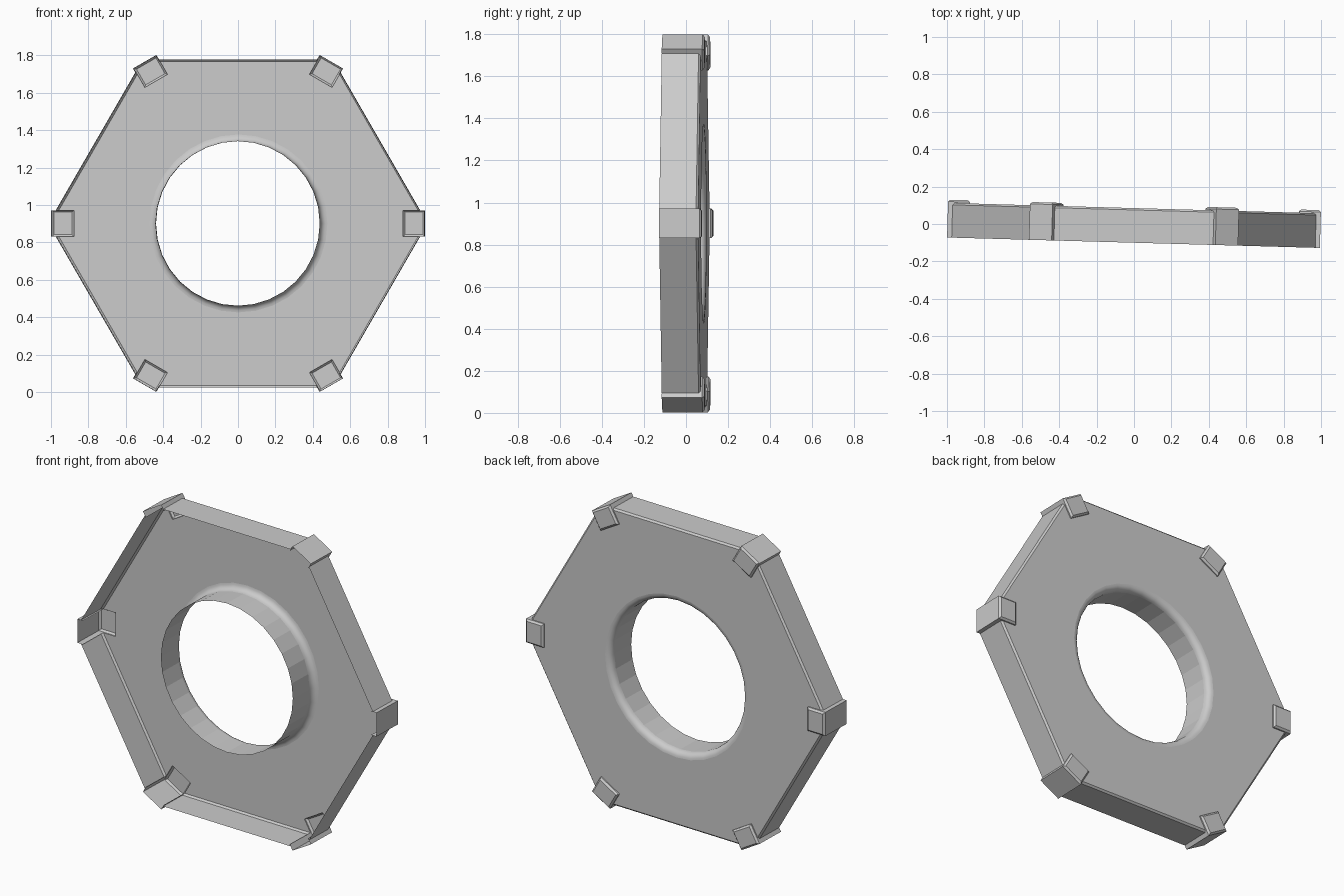
import bpy, bmesh, math
from mathutils import Matrix

if "Cube" in bpy.data.objects:
    bpy.data.objects.remove(bpy.data.objects["Cube"])

CZ, TILT = 0.901, -math.atan(0.028)      # centre height, slight turn about z
FRONT, BACK, CAP = -0.10, 0.085, 0.102   # depth levels (front side is open)
APO, OUT, INN, T, BEV = 0.877, 0.997, 0.88, 0.07, 0.01
HOLE, FILLET, SEG = 0.44, 0.036, 32


def at(corner, r, t, y):
    """Point at radius r, sideways offset t, in the frame of one hexagon corner."""
    a = math.radians(60 * corner)
    return (r * math.cos(a) - t * math.sin(a), y, r * math.sin(a) + t * math.cos(a))


def ring(bm, pts):
    return [bm.verts.new(p) for p in pts]


def strip(bm, a, b, closed=True, smooth=False):
    n = len(a)
    for i in range(n if closed else n - 1):
        j = (i + 1) % n
        bm.faces.new((a[i], a[j], b[j], b[i])).smooth = smooth


def finish(bm, name):
    bmesh.ops.recalc_face_normals(bm, faces=bm.faces)
    me = bpy.data.meshes.new(name)
    bm.to_mesh(me)
    bm.free()
    ob = bpy.data.objects.new(name, me)
    bpy.context.collection.objects.link(ob)
    ob.matrix_world = Matrix.Translation((0, 0, CZ)) @ Matrix.Rotation(TILT, 4, 'Z')
    return ob


# hexagonal shell: walls, bevelled back edge, back plate and hole collar
edge_r = (APO - T * 0.5) / math.cos(math.radians(30))
in_r = edge_r - BEV / math.cos(math.radians(30))
bm = bmesh.new()
outline, sides = [], []
for c in range(6):
    pts = ring(bm, [at(c, in_r, -T, BACK), at(c, INN, -T, BACK),
                    at(c, INN, T, BACK), at(c, in_r, T, BACK)])
    outline += pts
    sides.append((pts[0], pts[3]))
for c in range(6):
    n = (c + 1) % 6
    top = [sides[c][1], sides[n][0]]
    mid = ring(bm, [at(c, edge_r, T, BACK - BEV), at(n, edge_r, -T, BACK - BEV)])
    low = ring(bm, [at(c, edge_r, T, FRONT), at(n, edge_r, -T, FRONT)])
    strip(bm, top, mid, False)
    strip(bm, mid, low, False)

# collar profile: rounded lip, then straight tube to the front
profile = []
for k in range(6):
    a = math.radians(18 * k)
    profile.append((HOLE + FILLET * (1 - math.sin(a)), BACK - FILLET * (1 - math.cos(a))))
profile.append((HOLE, FRONT))
rings = [ring(bm, [(r * math.cos(2 * math.pi * i / SEG), y, r * math.sin(2 * math.pi * i / SEG))
                   for i in range(SEG)]) for r, y in profile]
for k in range(len(rings) - 1):
    strip(bm, rings[k], rings[k + 1], smooth=k < len(rings) - 2)

# back plate between the outline and the hole
edges = []
for loop in (outline, rings[0]):
    for i, v in enumerate(loop):
        w = loop[(i + 1) % len(loop)]
        edges.append(bm.edges.get((v, w)) or bm.edges.new((v, w)))
bmesh.ops.triangle_fill(bm, use_beauty=True, use_dissolve=False, edges=edges, normal=(0, 1, 0))
finish(bm, "hex_shell")

# corner caps: open-fronted blocks raised a little behind the back plate
for c in range(6):
    bm = bmesh.new()
    plan = [(in_r, -T), (OUT, -T), (OUT, T), (in_r, T), (INN, T), (INN, -T)]
    inset = [(r if r == in_r else (r - BEV if r == OUT else r + BEV), t - math.copysign(BEV, t))
             for r, t in plan]
    lid = ring(bm, [at(c, r, t, CAP) for r, t in inset])
    rim = ring(bm, [at(c, r, t, CAP - BEV) for r, t in plan])
    base = ring(bm, [at(c, r, t, BACK) for r, t in plan])
    foot = ring(bm, [at(c, r, t, FRONT) for r, t in plan[:4]])
    bm.faces.new(lid)
    strip(bm, lid, rim)
    strip(bm, rim, base)
    strip(bm, base[:4], foot, False)
    finish(bm, f"corner_cap_{c + 1}")
